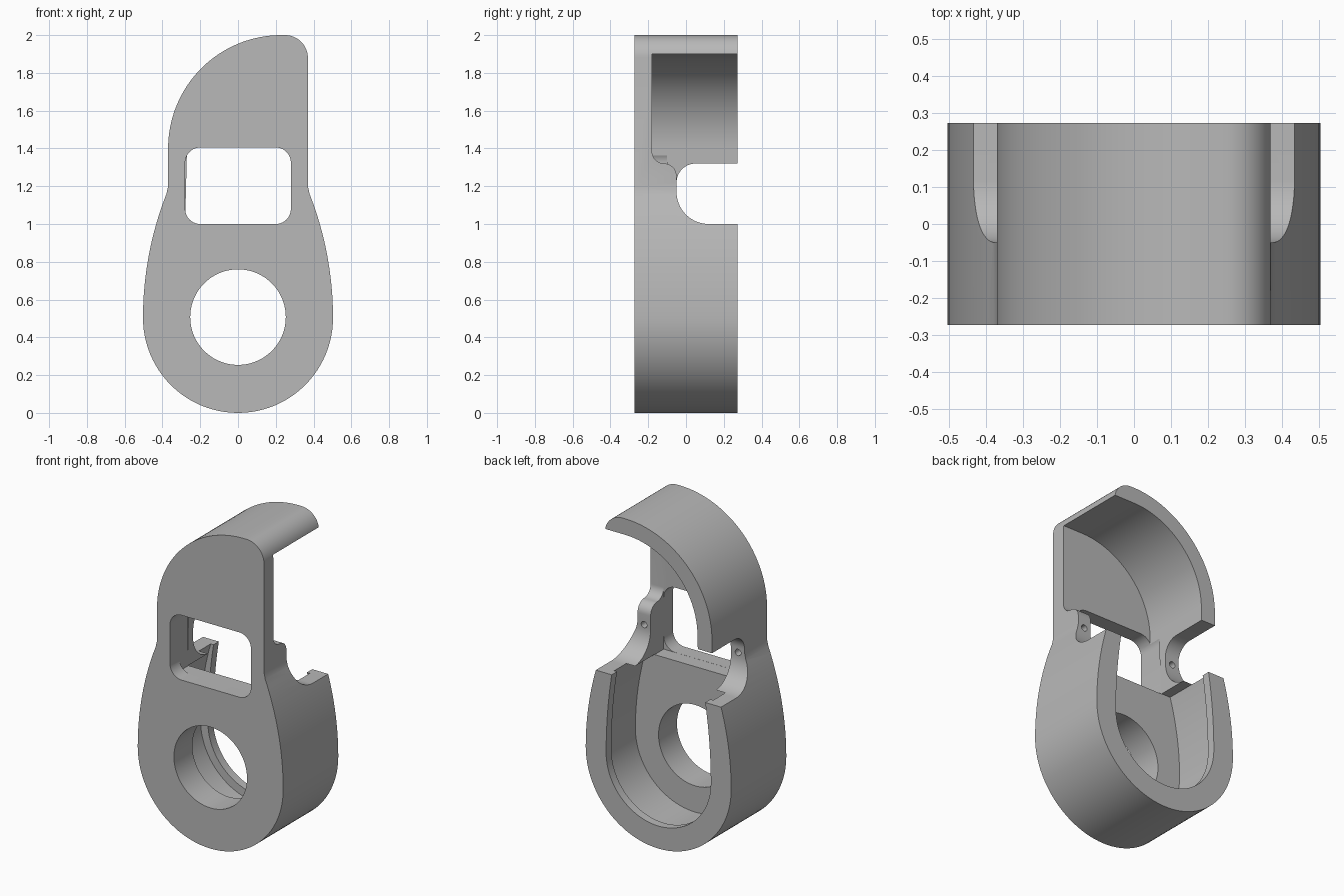
import bpy, bmesh
from math import sin, cos, radians

cube = bpy.data.objects.get("Cube")
if cube:
    bpy.data.objects.remove(cube, do_unlink=True)


def arc(cu, cv, r, start, end, n=16):
    """Points on an arc, angles in degrees."""
    angles = [radians(start + (end - start) * i / n) for i in range(n + 1)]
    return [(cu + r * cos(a), cv + r * sin(a)) for a in angles]


def prism(name, points, lo, hi, axis="y"):
    """Extrude a closed profile between lo and hi along x or y."""
    bm = bmesh.new()
    place = (lambda u, v, t: (u, t, v)) if axis == "y" else (lambda u, v, t: (t, u, v))
    rings = [[bm.verts.new(place(u, v, t)) for u, v in points] for t in (lo, hi)]
    bm.faces.new(rings[0])
    bm.faces.new(rings[1][::-1])
    for i in range(len(points)):
        j = (i + 1) % len(points)
        bm.faces.new((rings[0][i], rings[1][i], rings[1][j], rings[0][j]))
    bmesh.ops.recalc_face_normals(bm, faces=bm.faces)
    mesh = bpy.data.meshes.new(name)
    bm.to_mesh(mesh)
    bm.free()
    obj = bpy.data.objects.new(name, mesh)
    bpy.context.collection.objects.link(obj)
    return obj


def teardrop(radius, side_r, top):
    """Round bottom with gently tapering sides, right flank and left flank."""
    centre = 0.503
    bottom = arc(0, centre, radius, 180, 360, 48)
    n = 16
    right = []
    for i in range(1, n + 1):
        z = centre + (top - centre) * i / n
        right.append((radius - side_r + (side_r ** 2 - (z - centre) ** 2) ** 0.5, z))
    left = [(-x, z) for x, z in reversed(right)]
    return bottom + right, left


BACK = 0.272
FRONT = -BACK
PLATE = -0.18      # rear of the upper front plate
FLOOR = -0.09      # rear of the thicker lower plate

# Outer shell with the one-sided domed hood
right, left = teardrop(0.503, 1.8, 1.16)
hood = ([(0.37, 1.2)] + arc(0.25, 1.88, 0.12, 0, 90, 12)
        + arc(0.23, 1.4, 0.6, 90, 180, 32) + [(-0.37, 1.2)])
housing = prism("housing", right + hood + left, FRONT, BACK)

cutters = []

# Space under the hood
cutters.append(prism("hood_space", [(-0.28, 0.9995), (0.28, 0.9995), (0.28, 1.9)]
                     + arc(0.23, 1.4, 0.5, 90, 180, 32), PLATE, 0.4))

# Open side of the hood, with an S-curve down to the side tab
cutters.append(prism("hood_opening", [(0.4, 1.22), (0.4, 1.9), (PLATE, 1.9)]
                     + arc(-0.115, 1.385, 0.065, 180, 270, 10)
                     + arc(-0.115, 1.255, 0.065, 90, 0, 10) + [(-0.05, 1.22)],
                     0.25, 0.6, "x"))

# Rounded notch through both side walls
cutters.append(prism("side_notch", [(0.4, 1.0), (0.4, 1.32)]
                     + arc(0.05, 1.22, 0.1, 90, 180, 12)
                     + arc(0.12, 1.17, 0.17, 180, 270, 16), -0.7, 0.7, "x"))

# Lower cup and the narrower lip at its rim
for name, radius, side_r, lo, hi in (("cup_space", 0.413, 1.8, FLOOR, 0.22),
                                     ("lip_opening", 0.362, 3.2, 0.2, 0.4)):
    r, l = teardrop(radius, side_r, 1.001)
    cutters.append(prism(name, r + l, lo, hi))

# Rounded window in the front plate
window = []
for cx, cz, a in ((0.2, 1.08, -90), (0.2, 1.325, 0), (-0.2, 1.325, 90), (-0.2, 1.08, 180)):
    window += arc(cx, cz, 0.08, a, a + 90, 10)
cutters.append(prism("window_hole", window, -0.4, -0.1))

# Large round hole and the two small screw holes
cutters.append(prism("round_hole", arc(0, 0.507, 0.253, 0, 355, 71), -0.4, 0.1))
for side, x in (("left", 0.325), ("right", -0.325)):
    cutters.append(prism(side + "_screw_hole", arc(x, 1.19, 0.02, 0, 345, 23), -0.17, 0.0))

for cutter in cutters:
    mod = housing.modifiers.new(cutter.name, "BOOLEAN")
    mod.operation = "DIFFERENCE"
    mod.solver = "EXACT"
    mod.object = cutter

# Bake the cuts and drop the helpers
depsgraph = bpy.context.evaluated_depsgraph_get()
baked = bpy.data.meshes.new_from_object(housing.evaluated_get(depsgraph))
housing.modifiers.clear()
housing.data = baked
for cutter in cutters:
    bpy.data.objects.remove(cutter, do_unlink=True)

# Single grey finish
grey = bpy.data.materials.new("plain_grey")
grey.use_nodes = True
colour = (0.48, 0.48, 0.48, 1)
grey.diffuse_color = colour
grey.node_tree.nodes["Principled BSDF"].inputs["Base Color"].default_value = colour
housing.data.materials.clear()
housing.data.materials.append(grey)

bpy.ops.object.select_all(action="DESELECT")
housing.select_set(True)
bpy.context.view_layer.objects.active = housing
bpy.ops.object.shade_smooth_by_angle(angle=radians(25))
